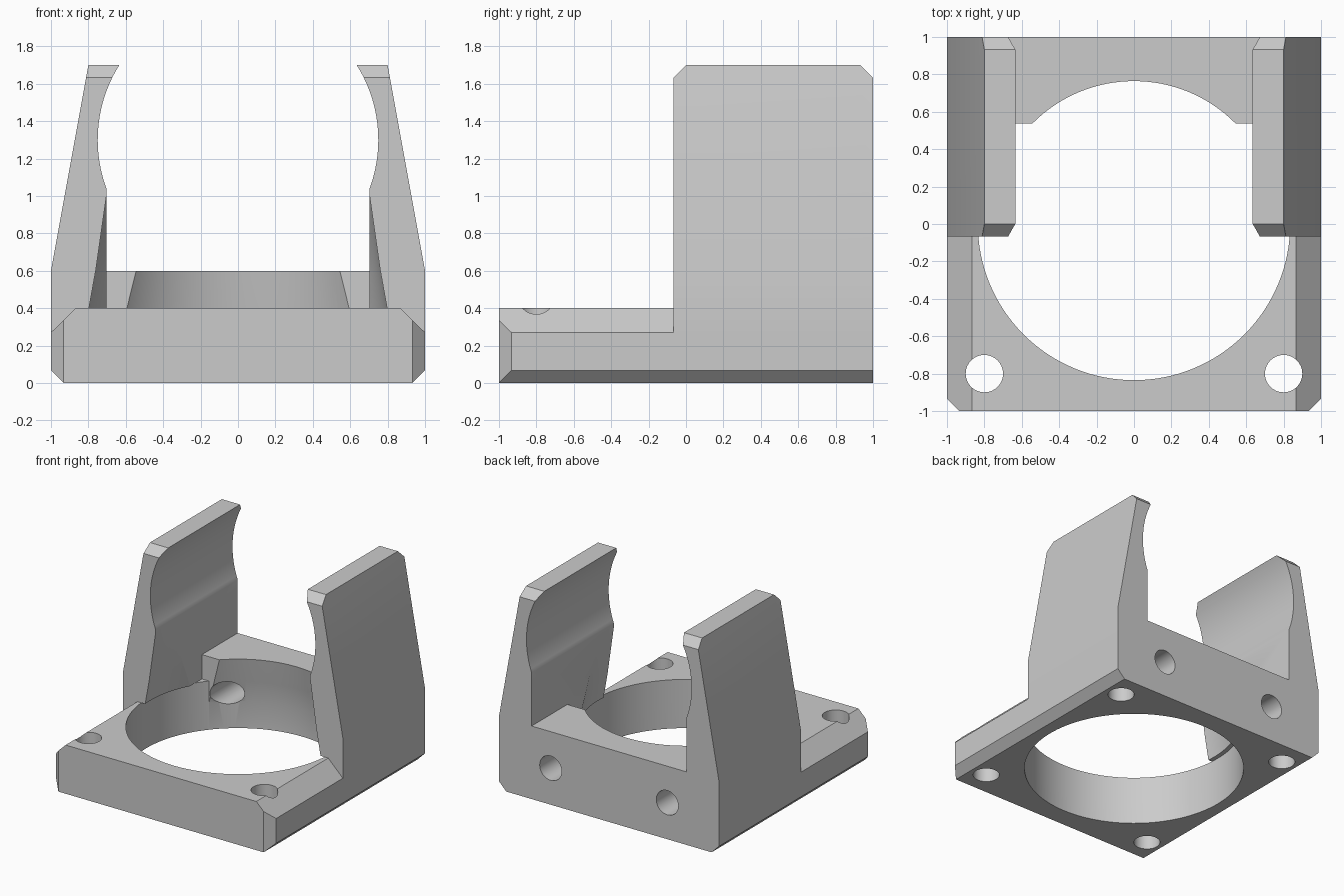
import bpy, bmesh
from math import sin, cos, radians, pi
from mathutils import Vector

if "Cube" in bpy.data.objects:
    bpy.data.objects.remove(bpy.data.objects["Cube"])

grey = bpy.data.materials.new("light_grey")
grey.use_nodes = True
grey.diffuse_color = (0.6, 0.6, 0.6, 1)
grey.node_tree.nodes["Principled BSDF"].inputs["Base Color"].default_value = (0.6, 0.6, 0.6, 1)


def finish(name, bm):
    bmesh.ops.recalc_face_normals(bm, faces=bm.faces)
    mesh = bpy.data.meshes.new(name)
    bm.to_mesh(mesh)
    bm.free()
    mesh.materials.append(grey)
    obj = bpy.data.objects.new(name, mesh)
    bpy.context.collection.objects.link(obj)
    return obj


def prism(name, points, offset, planes=()):
    """Extrude a closed outline, then slice off corners by planes (point, outward normal)."""
    bm = bmesh.new()
    face = bm.faces.new([bm.verts.new(p) for p in points])
    new = bmesh.ops.extrude_face_region(bm, geom=[face])["geom"]
    bmesh.ops.translate(bm, vec=offset, verts=[v for v in new if isinstance(v, bmesh.types.BMVert)])
    for point, normal in planes:
        geom = bm.verts[:] + bm.edges[:] + bm.faces[:]
        bmesh.ops.bisect_plane(bm, geom=geom, plane_co=point, plane_no=normal, clear_outer=True)
        bmesh.ops.holes_fill(bm, edges=[e for e in bm.edges if e.is_boundary])
    return finish(name, bm)


def lathe(name, profile, steps=128):
    """Solid of revolution about z from (radius, height) pairs."""
    bm = bmesh.new()
    rings = [[bm.verts.new((r * cos(2 * pi * i / steps), r * sin(2 * pi * i / steps), z))
              for i in range(steps)] for r, z in profile]
    for low, high in zip(rings, rings[1:]):
        for i in range(steps):
            j = (i + 1) % steps
            bm.faces.new((low[i], low[j], high[j], high[i]))
    bm.faces.new(rings[0])
    bm.faces.new(rings[-1])
    return finish(name, bm)


def combine(target, tool, operation):
    mod = target.modifiers.new(operation.lower(), "BOOLEAN")
    mod.operation, mod.solver, mod.object = operation, "EXACT", tool
    tool.hide_render = True
    bpy.context.view_layer.objects.active = target
    bpy.ops.object.modifier_apply(modifier=mod.name)
    bpy.data.objects.remove(tool)


ARM_FRONT, BLOCK_FRONT, BEVEL = -0.067, 0.536, 0.067

# Base plate with bevelled sides and front corners
half = [(0.933, 0), (1, 0.067), (1, 0.27), (0.867, 0.4)]
outline = half + [(-x, z) for x, z in reversed(half)]
body = prism("fan_mount", [(x, -1, z) for x, z in outline], (0, 2, 0),
             [((s, BEVEL - 1, 0), (s, -1, 0)) for s in (-1, 1)])

# Side arms with a curved grip on the inside
arc = [radians(32.2 - 52.5 * i / 24) for i in range(25)]
arm = [(0.933, 0), (1, 0.067), (1, 0.6), (0.8, 1.7)]
arm += [(0.75 * cos(a), 1.3 + 0.75 * sin(a)) for a in arc] + [(0.7034, 0)]
for s in (-1, 1):
    tool = prism("arm", [(s * x, ARM_FRONT, z) for x, z in arm], (0, 1 - ARM_FRONT, 0),
                 [((0, ARM_FRONT, 1.7 - BEVEL), (0, -1, 1)), ((0, 1, 1.7 - BEVEL), (0, 1, 1))])
    combine(body, tool, "UNION")

# Raised block across the back
block = [(-0.8, BLOCK_FRONT, 0), (0.8, BLOCK_FRONT, 0), (0.8, BLOCK_FRONT, 0.6), (-0.8, BLOCK_FRONT, 0.6)]
combine(body, prism("back_block", block, (0, 1 - BLOCK_FRONT, 0)), "UNION")

# Tapering central opening, kept straight in front of the back block
combine(body, lathe("tapered_opening", [(0.835, -0.1), (0.835, 0.22), (0.8, 0.4), (0.764, 0.6),
                                        (0.701, 1.04), (0.68, 1.2)]), "DIFFERENCE")
ring = [(0.835 * cos(2 * pi * i / 128), 0.835 * sin(2 * pi * i / 128), -0.1) for i in range(128)]
combine(body, prism("straight_opening", ring, (0, 0, 0.5),
                    [((0, BLOCK_FRONT, 0), (0, 1, 0))]), "DIFFERENCE")

# Screw holes: four upright at the corners, two through the back
circle = [(0.1 * cos(2 * pi * i / 32), 0.1 * sin(2 * pi * i / 32)) for i in range(32)]
for s in (-1, 1):
    for y in (-0.8, 0.8):
        tool = prism("corner_hole", [(s * 0.8 + u, y + v, -0.1) for u, v in circle], (0, 0, 0.55))
        combine(body, tool, "DIFFERENCE")
    tool = prism("back_hole", [(s * 0.53 + u, 1.1, 0.3 + v) for u, v in circle], (0, -0.7, 0))
    combine(body, tool, "DIFFERENCE")

bpy.ops.object.select_all(action="DESELECT")
body.select_set(True)
bpy.context.view_layer.objects.active = body
bpy.ops.object.shade_smooth_by_angle(angle=radians(20))
